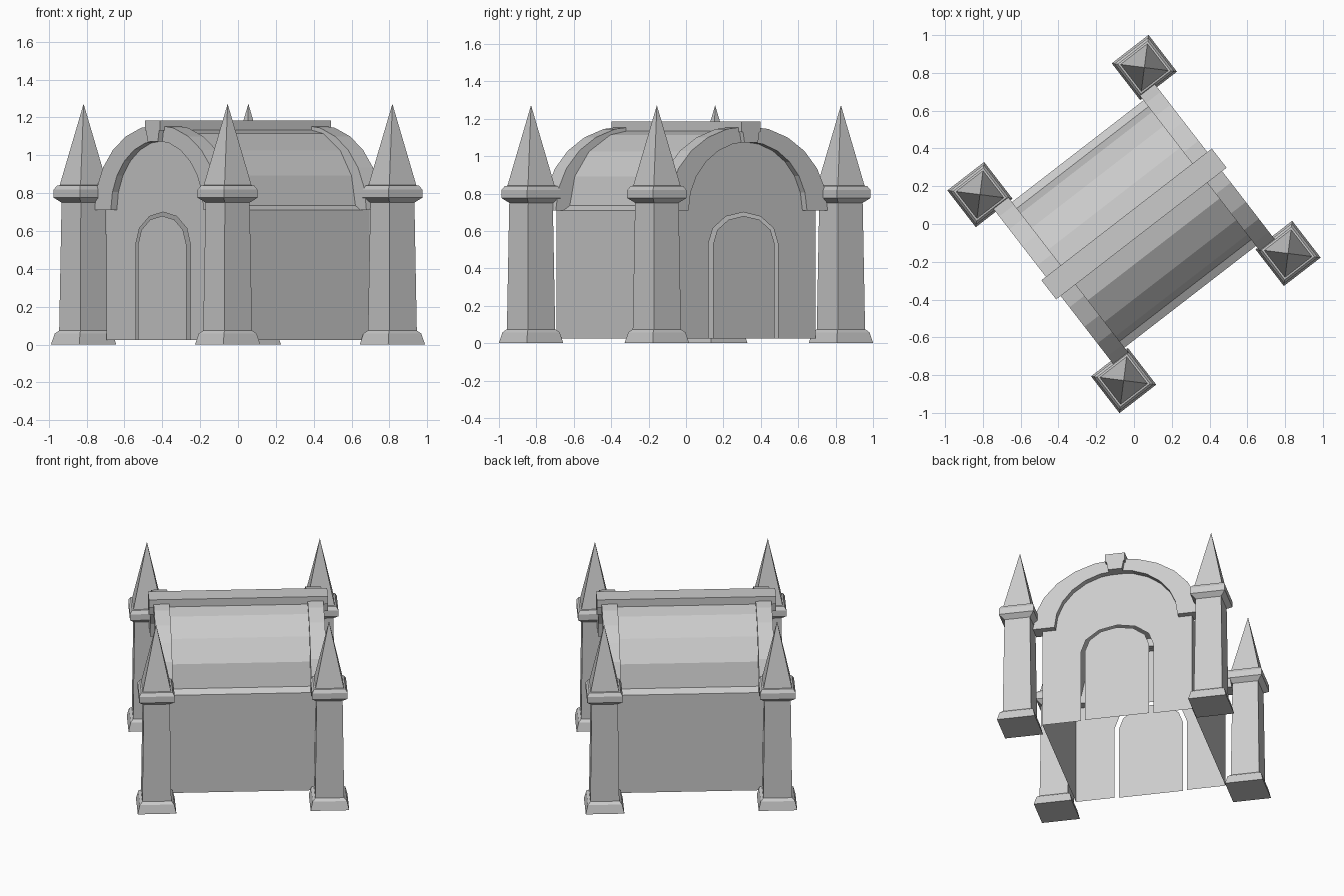
import bpy
import bmesh
import math
from mathutils import Matrix

if "Cube" in bpy.data.objects:
    bpy.data.objects.remove(bpy.data.objects["Cube"], do_unlink=True)

stone = bpy.data.materials.new("grey_stone")
stone.use_nodes = True
colour = (0.6, 0.6, 0.6, 1)
stone.diffuse_color = colour
stone.node_tree.nodes["Principled BSDF"].inputs["Base Color"].default_value = colour

# The hall is built with its ridge along x, then turned on the ground
TURN = Matrix.Rotation(math.radians(37.7), 4, "Z")
FLOOR, EAVE = 0.025, 0.71
GABLE = 0.5


def make(name, bm):
    bm.transform(TURN)
    mesh = bpy.data.meshes.new(name)
    bm.to_mesh(mesh)
    bm.free()
    mesh.materials.append(stone)
    obj = bpy.data.objects.new(name, mesh)
    bpy.context.collection.objects.link(obj)
    return obj


def arc(a, b, steps, z=EAVE):
    """Half ellipse in (y, z), from +y over the top to -y."""
    angles = [math.pi * i / steps for i in range(steps + 1)]
    return [(a * math.cos(t), z + b * math.sin(t)) for t in angles]


def strip(bm, profile, x0, x1):
    """Open sheet: a (y, z) profile swept along x."""
    rows = [[bm.verts.new((x, y, z)) for y, z in profile] for x in (x0, x1)]
    for i in range(len(profile) - 1):
        bm.faces.new((rows[0][i], rows[1][i], rows[1][i + 1], rows[0][i + 1]))


def panel(bm, outline, x, out):
    """Flat face at x, facing along out."""
    face = bm.faces.new([bm.verts.new((x, y, z)) for y, z in outline])
    face.normal_update()
    if face.normal.x * out < 0:
        face.normal_flip()


def prism(bm, outline, x0, x1):
    """Closed solid: a (y, z) outline swept along x."""
    face = bm.faces.new([bm.verts.new((x0, y, z)) for y, z in outline])
    new = bmesh.ops.extrude_face_region(bm, geom=[face])["geom"]
    verts = [v for v in new if isinstance(v, bmesh.types.BMVert)]
    bmesh.ops.translate(bm, verts=verts, vec=(x1 - x0, 0, 0))
    bmesh.ops.recalc_face_normals(bm, faces=bm.faces)


# Corner towers: square rings (half width, height) closed by a spire
RINGS = [(0.123, 0), (0.109, 0.058), (0.092, 0.074), (0.083, 0.75),
         (0.113, 0.776), (0.113, 0.818), (0.1, 0.84), (0.09, 0.842)]


def tower(name, cx, cy):
    bm = bmesh.new()
    loops = []
    for r, z in RINGS:
        loops.append([bm.verts.new((cx + sx * r, cy + sy * r, z))
                      for sx, sy in ((-1, -1), (1, -1), (1, 1), (-1, 1))])
    tip = bm.verts.new((cx, cy, 1.272))
    bm.faces.new(loops[0][::-1])
    for i in range(4):
        j = (i + 1) % 4
        for low, high in zip(loops, loops[1:]):
            bm.faces.new((low[i], low[j], high[j], high[i]))
        bm.faces.new((loops[-1][i], loops[-1][j], tip))
    make(name, bm)


for sx, end in ((-1, "front"), (1, "back")):
    for sy, side in ((-1, "a"), (1, "b")):
        tower(f"{end}_tower_{side}", sx * 0.55, sy * 0.622)

# Side walls with a narrow ledge, and the vaulted roof above
WALL = 0.487
bm = bmesh.new()
for s in (1, -1):
    wall = [(s * WALL, FLOOR), (s * WALL, EAVE), (s * 0.445, EAVE + 0.025)]
    strip(bm, wall[::s], -GABLE, GABLE)
make("side_walls", bm)

bm = bmesh.new()
strip(bm, arc(0.445, 0.41, 8, EAVE + 0.025), -GABLE, GABLE)
make("vaulted_roof", bm)

# Gable ends: wall with an arched opening, door, arch and keystone
for s, end in ((-1, "front"), (1, "back")):
    bm = bmesh.new()
    opening = [(0.236, FLOOR)] + arc(0.236, 0.17, 6, 0.53) + [(-0.236, FLOOR)]
    outline = [(WALL, FLOOR), (WALL, EAVE)] + arc(0.45, 0.4, 12)
    outline += [(-WALL, EAVE), (-WALL, FLOOR)] + opening[::-1]
    panel(bm, outline, s * GABLE, s)
    make(f"{end}_gable_wall", bm)

    bm = bmesh.new()
    door = [(0.208, FLOOR)] + arc(0.208, 0.15, 6, 0.53) + [(-0.208, FLOOR)]
    panel(bm, door, s * (GABLE + 0.006), s)
    make(f"{end}_door", bm)

    bm = bmesh.new()
    prism(bm, arc(0.54, 0.45, 12) + arc(0.4, 0.367, 12)[::-1], s * 0.44, s * 0.54)
    make(f"{end}_arch", bm)

    bm = bmesh.new()
    key = [(0.064, 1.18), (0.045, 1.072), (-0.045, 1.072), (-0.064, 1.18)]
    prism(bm, key, s * 0.46, s * 0.57)
    make(f"{end}_keystone", bm)

# Ridge beam joining the keystones
bm = bmesh.new()
prism(bm, [(0.064, 1.13), (0.064, 1.185), (-0.064, 1.185), (-0.064, 1.13)], -0.57, 0.57)
make("ridge_beam", bm)
